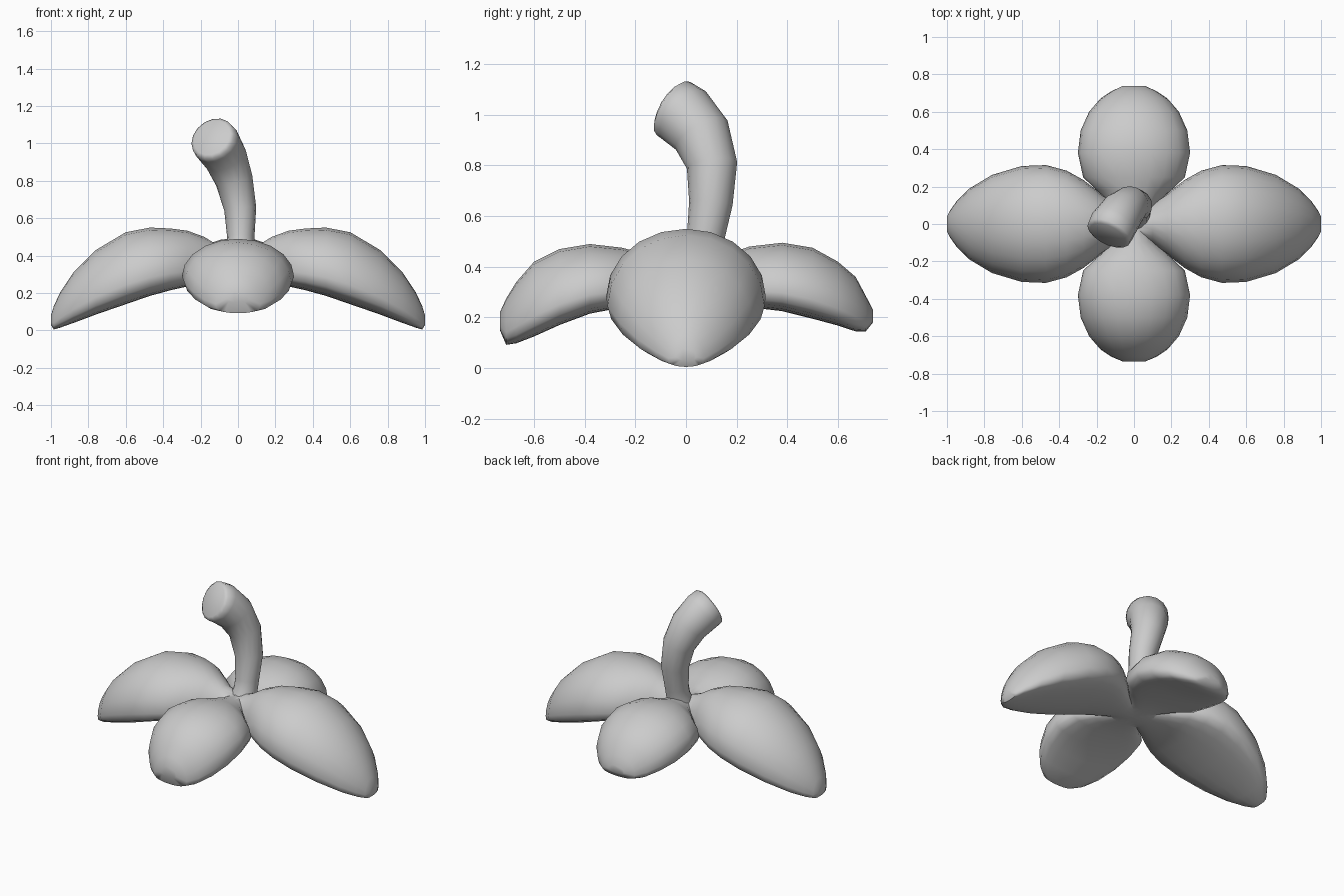
import bpy, bmesh, math
from mathutils import Vector

if "Cube" in bpy.data.objects:
    bpy.data.objects.remove(bpy.data.objects["Cube"])


def make_object(name, rings):
    """Skin a list of equal-length point rings and cap both ends."""
    bm = bmesh.new()
    loops = [[bm.verts.new(p) for p in ring] for ring in rings]
    n = len(loops[0])
    for a, b in zip(loops, loops[1:]):
        for i in range(n):
            j = (i + 1) % n
            bm.faces.new((a[i], a[j], b[j], b[i]))
    bm.faces.new(loops[0])
    bm.faces.new(loops[-1])
    bmesh.ops.recalc_face_normals(bm, faces=bm.faces)
    mesh = bpy.data.meshes.new(name)
    bm.to_mesh(mesh)
    bm.free()
    obj = bpy.data.objects.new(name, mesh)
    bpy.context.collection.objects.link(obj)
    return obj


def smooth(obj, angle):
    bpy.ops.object.select_all(action='DESELECT')
    obj.select_set(True)
    bpy.context.view_layer.objects.active = obj
    bpy.ops.object.shade_smooth_by_angle(angle=math.radians(angle))


def leaf_ring(d, w, top, bottom, along_y, n=20):
    """Domed top and flattened underside, across the leaf at distance d."""
    edge = bottom + (top - bottom) * 0.27
    ring = []
    for k in range(n):
        a = 2 * math.pi * k / n
        s, c = math.sin(a), math.cos(a)
        z = edge + (top - edge) * s if s >= 0 else edge - (edge - bottom) * abs(s) ** 0.6
        ring.append(Vector((w * c, d, z)) if along_y else Vector((d, w * c, z)))
    return ring


# Leaf stations: distance, half width, top height, bottom height
long_leaf = [(.10, .11, .45, .245), (.18, .165, .50, .24), (.27, .235, .533, .235),
             (.36, .285, .545, .215), (.47, .315, .55, .185), (.60, .31, .525, .14),
             (.76, .262, .43, .085), (.88, .19, .31, .04), (.95, .12, .205, .015),
             (.985, .07, .13, .005), (1.0, .04, .08, .03)]
front_leaf = [(.10, .12, .435, .25), (.18, .20, .455, .25), (.25, .272, .475, .24),
              (.38, .30, .49, .215), (.50, .285, .47, .17), (.60, .24, .42, .125),
              (.67, .18, .34, .098), (.71, .12, .275, .092), (.735, .06, .22, .15)]
back_leaf = [(.10, .12, .435, .25), (.18, .20, .455, .25), (.25, .272, .48, .24),
             (.38, .30, .495, .225), (.50, .285, .475, .195), (.60, .24, .42, .168),
             (.67, .18, .36, .145), (.71, .12, .285, .145), (.738, .06, .23, .18)]
middle = [(0, .08, .42, .25)]


def leaf_pair(name, minus, plus, along_y):
    stations = [(-d, w, t, b) for d, w, t, b in reversed(minus)] + middle + plus
    return make_object(name, [leaf_ring(*s, along_y) for s in stations])


# Crossed leaf pairs merged into one four-leaf body
leaves = leaf_pair("leaves", long_leaf, long_leaf, False)
cross = leaf_pair("short_leaves", front_leaf, back_leaf, True)
mod = leaves.modifiers.new("join", 'BOOLEAN')
mod.operation = 'UNION'
mod.solver = 'EXACT'
mod.object = cross
bpy.context.view_layer.objects.active = leaves
bpy.ops.object.modifier_apply(modifier=mod.name)
bpy.data.objects.remove(cross)
smooth(leaves, 60)

# Curved stem: centre points and radii, widening to a cut end
path = [((.01, .045, .38), .085), ((.014, .062, .44), .073), ((.015, .075, .5), .073),
        ((.012, .098, .65), .086), ((-.02, .103, .8), .1), ((-.065, .062, .92), .117),
        ((-.115, -.01, 1.0), .128), ((-.135, -.05, 1.025), .124), ((-.14, -.06, 1.031), .105)]
points = [Vector(p) for p, r in path]
rings = []
for i, (p, r) in enumerate(path):
    t = (points[min(i + 1, len(path) - 1)] - points[max(i - 1, 0)]).normalized()
    u = (Vector((1, 0, 0)) - t * t.x).normalized()
    v = t.cross(u)
    rings.append([points[i] + r * (math.cos(a) * u + math.sin(a) * v)
                  for a in (2 * math.pi * k / 16 for k in range(16))])
stem = make_object("stem", rings)
smooth(stem, 70)
